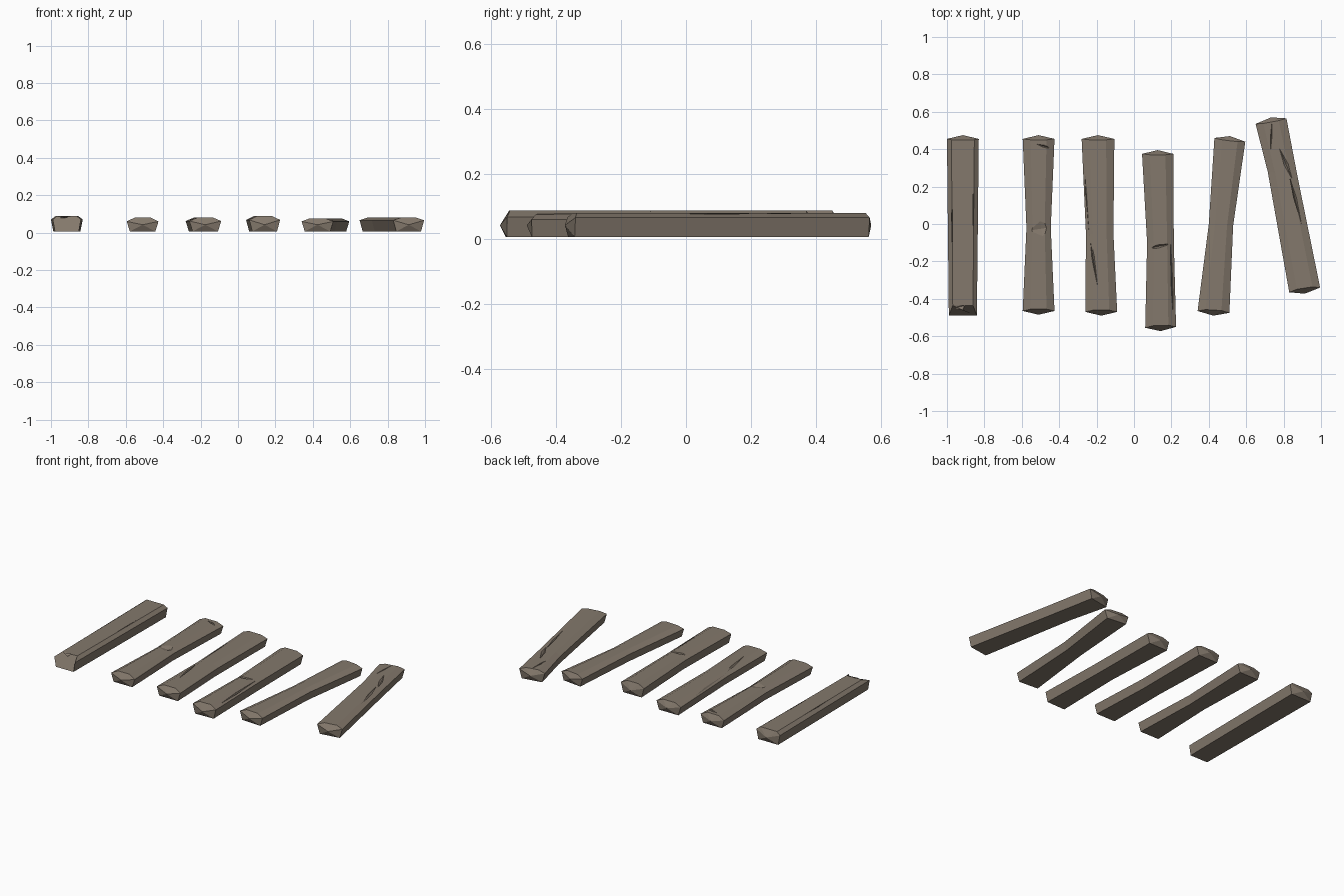
import bpy, bmesh
from mathutils import Vector

cube = bpy.data.objects.get("Cube")
if cube:
    bpy.data.objects.remove(cube)

wood = bpy.data.materials.new("weathered wood")
COLOUR = (0.23, 0.19, 0.15, 1)
wood.use_nodes = True
wood.diffuse_color = COLOUR
wood.node_tree.nodes["Principled BSDF"].inputs["Base Color"].default_value = COLOUR


def make_object(name, bm):
    bmesh.ops.recalc_face_normals(bm, faces=bm.faces)
    mesh = bpy.data.meshes.new(name)
    bm.to_mesh(mesh)
    bm.free()
    mesh.materials.append(wood)
    obj = bpy.data.objects.new(name, mesh)
    bpy.context.collection.objects.link(obj)
    return obj


def plank(name, stations, top=0.085, shoulder=0.065, crown=0.5, base=0.8, tip=0.02, flat_front=False):
    """Loft a six-sided section through (left x, left y, right x, right y), front to back."""
    bm = bmesh.new()
    section = [(-base, 0.006), (base, 0.006), (1, shoulder),
               (crown, top), (-crown, top), (-1, shoulder)]
    rings = []
    for i, (lx, ly, rx, ry) in enumerate(stations):
        left, right = Vector((lx, ly, 0)), Vector((rx, ry, 0))
        mid, half = (left + right) / 2, (right - left) / 2
        ring = []
        for u, z in section:
            p = mid + half * u + Vector((0, 0, z))
            # the crown sits back from each rounded end
            if z == top and i == 0:
                p.y += 0.055 if flat_front else 0.01
            if z == top and i == len(stations) - 1:
                p.y -= 0.005
            ring.append(bm.verts.new(p))
        rings.append(ring)
    for a, b in zip(rings, rings[1:]):
        for k in range(6):
            n = (k + 1) % 6
            bm.faces.new((a[k], a[n], b[n], b[k]))
    # pointed end grain
    for ring, side in ((rings[0], -1), (rings[-1], 1)):
        if side < 0 and flat_front:
            bm.faces.new(ring)
            continue
        centre = (ring[2].co + ring[5].co) / 2
        point = bm.verts.new((centre.x, centre.y + side * tip, 0.042))
        for k in range(6):
            bm.faces.new((ring[k], ring[(k + 1) % 6], point))
    return make_object(name, bm)


def split(obj, start, end, width=0.008, depth=0.012, z=0.085):
    """Cut a tapering crack into the upper surface."""
    a, b = Vector((*start, z)), Vector((*end, z))
    mid = (a + b) / 2
    across = (b - a).cross(Vector((0, 0, 1))).normalized() * width
    drop = Vector((0, 0, depth))
    bm = bmesh.new()
    for p in (a, b, mid + across, mid - across, mid + drop, mid - drop):
        bm.verts.new(p)
    bmesh.ops.convex_hull(bm, input=bm.verts)
    cutter = make_object("crack_cutter", bm)
    cutter.hide_render = True
    mod = obj.modifiers.new("crack", "BOOLEAN")
    mod.operation, mod.solver, mod.object = "DIFFERENCE", "EXACT", cutter
    bpy.context.view_layer.update()
    cut = bpy.data.meshes.new_from_object(obj.evaluated_get(bpy.context.evaluated_depsgraph_get()))
    obj.modifiers.clear()
    obj.data = cut
    bpy.data.objects.remove(cutter)


# Straight plank with a worn, sloping front end
first = plank("plank_far_right", [(-0.99, -0.49, -0.84, -0.49), (-1, 0.455, -0.83, 0.455)],
              top=0.088, shoulder=0.07, crown=0.72, base=0.85, flat_front=True)
split(first, (-0.97, -0.36), (-0.975, 0.42), width=0.005, z=0.08)
split(first, (-0.86, -0.3), (-0.86, 0.45), width=0.005, z=0.08)
split(first, (-0.97, -0.45), (-0.87, -0.43), width=0.02, depth=0.01, z=0.08)

# Waisted plank with a chip across the middle
second = plank("plank_second_right", [(-0.595, -0.465, -0.425, -0.465), (-0.575, -0.02, -0.445, -0.02),
                                      (-0.595, 0.455, -0.425, 0.455)], top=0.08, shoulder=0.06)
split(second, (-0.56, -0.035), (-0.43, -0.015), width=0.04, depth=0.01, z=0.08)
split(second, (-0.53, 0.43), (-0.43, 0.40), width=0.008, depth=0.01, z=0.078)

# Plank with a long diagonal split
third = plank("plank_middle_right", [(-0.26, -0.47, -0.09, -0.47), (-0.257, -0.05, -0.11, -0.05),
                                     (-0.28, 0.455, -0.105, 0.455)], top=0.08, shoulder=0.062)
split(third, (-0.275, 0.44), (-0.235, -0.12), width=0.008, z=0.073)
split(third, (-0.245, -0.02), (-0.195, -0.33), z=0.08)

# Plank broken across by a step
fourth = plank("plank_middle_left", [(0.06, -0.555, 0.225, -0.55), (0.07, -0.1, 0.213, -0.1),
                                     (0.043, 0.375, 0.21, 0.375)], top=0.088, shoulder=0.068)
split(fourth, (0.06, -0.135), (0.20, -0.105), width=0.009, z=0.088)
split(fourth, (0.195, -0.08), (0.21, -0.52), width=0.006, z=0.078)

# Gently bent plank
plank("plank_second_left", [(0.34, -0.465, 0.51, -0.475), (0.40, 0, 0.53, -0.01),
                            (0.43, 0.46, 0.595, 0.44)], top=0.076, shoulder=0.06)

# Skewed, cracked plank
last = plank("plank_far_left", [(0.83, -0.365, 0.995, -0.34), (0.715, 0.28, 0.875, 0.25),
                                (0.65, 0.535, 0.815, 0.565)], top=0.08, shoulder=0.066)
split(last, (0.775, 0.41), (0.85, 0.23), width=0.012, z=0.079)
split(last, (0.82, 0.3), (0.90, -0.02), width=0.009, z=0.076)
split(last, (0.737, 0.54), (0.73, 0.39), width=0.004, z=0.08)
